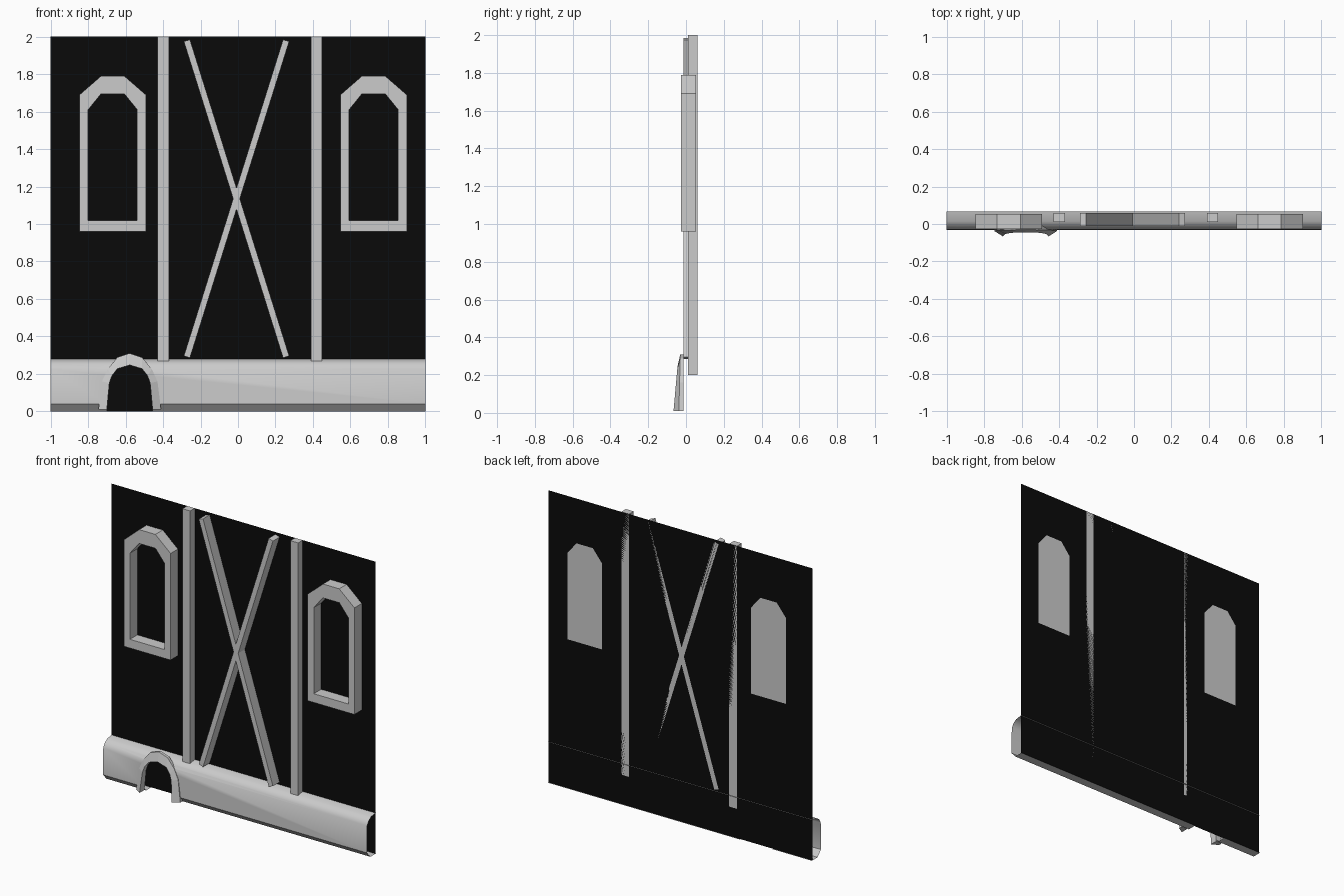
import bpy, bmesh, math

if "Cube" in bpy.data.objects:
    bpy.data.objects.remove(bpy.data.objects["Cube"])

BACK = 0.06      # y of the wall sheet
black = bpy.data.materials.new("black")
black.diffuse_color = (0.003, 0.003, 0.003, 1)
black.use_nodes = True
black.node_tree.nodes["Principled BSDF"].inputs["Base Color"].default_value = black.diffuse_color


def make(name, verts, faces, mat=None):
    me = bpy.data.meshes.new(name)
    me.from_pydata(verts, [], faces)
    bm = bmesh.new()
    bm.from_mesh(me)
    bmesh.ops.recalc_face_normals(bm, faces=bm.faces)
    bm.to_mesh(me)
    bm.free()
    ob = bpy.data.objects.new(name, me)
    bpy.context.collection.objects.link(ob)
    if mat:
        me.materials.append(mat)
    return ob


def box(name, x, y0, y1, z0, z1, w, tilt=0):
    bpy.ops.mesh.primitive_cube_add(size=1, location=(x, (y0 + y1) / 2, (z0 + z1) / 2),
                                    rotation=(0, tilt, 0))
    ob = bpy.context.object
    ob.name = name
    ob.scale = (w, y1 - y0, z1 - z0)
    return ob


def band(name, rails, closed):
    """Solid strip swept between four rails of equal length."""
    n = len(rails[0])
    faces = []
    for r in range(4):
        s = (r + 1) % 4
        for i in range(n if closed else n - 1):
            j = (i + 1) % n
            faces.append((r * n + i, r * n + j, s * n + j, s * n + i))
    if not closed:
        faces += [tuple(r * n for r in range(4)), tuple(r * n + n - 1 for r in range(4))]
    return make(name, [p for rail in rails for p in rail], faces)


def prism(name, loop_a, loop_b):
    n = len(loop_a)
    faces = [tuple(range(n)), tuple(range(n, 2 * n))]
    faces += [(i, (i + 1) % n, n + (i + 1) % n, n + i) for i in range(n)]
    return make(name, loop_a + loop_b, faces)


# Wall sheet
make("wall_panel", [(-1, BACK, 0), (1, BACK, 0), (1, BACK, 2), (-1, BACK, 2)],
     [(0, 1, 2, 3)], black)

# Window frames with chamfered tops, and panes showing at the back
def window_loop(cx, half, z0, z1, z2, y):
    return [(cx + x, y, z) for x, z in ((-half, z0), (half, z0), (half, z1),
                                        (0.062, z2), (-0.062, z2), (-half, z1))]

for side, cx in (("left", -0.669), ("right", 0.724)):
    outer, inner = (0.177, 0.96, 1.69, 1.79), (0.131, 1.02, 1.61, 1.695)
    band("window_frame_" + side,
         [window_loop(cx, *s, y) for s, y in ((outer, -0.027), (inner, -0.027),
                                              (inner, 0.053), (outer, 0.053))], True)
    make("window_pane_" + side, window_loop(cx, *inner, BACK + 0.003), [tuple(range(6))])

# Upright posts
for side, cx in (("left", -0.399), ("right", 0.419)):
    box("post_" + side, cx, 0.01, BACK, 0.2, 2.0, 0.059)

# Crossed braces
tilt, half_len = math.atan2(0.53, 1.69), 0.885
for side, s in (("a", 1), ("b", -1)):
    box("cross_brace_" + side, -0.008, -0.012, BACK, 1.135 - half_len, 1.135 + half_len,
        0.034, s * tilt)

# Arch: half outlines (offset from centre, height) mirrored
AX = -0.578
def full(half):
    return [(-x, z) for x, z in half] + [(x, z) for x, z in reversed(half[:-1])]

outer = full([(0.167, 0.01), (0.148, 0.16), (0.118, 0.225), (0.066, 0.288), (0, 0.31)])
inner = full([(0.122, 0.01), (0.109, 0.15), (0.095, 0.19), (0.066, 0.227), (0, 0.247)])
band("arch_trim", [
    [(AX + x, -0.012, z) for x, z in outer],
    [(AX + x, -0.038 + 0.025 * z, z) for x, z in outer],
    [(AX + x, -0.067 + 0.09 * z, z) for x, z in inner],
    [(AX + x, -0.012, z) for x, z in inner]], False)

# Skirting sheet: extruded profile with the arch opening cut through
profile = [(0.067, 0.28), (0.015, 0.272), (-0.012, 0.255), (-0.03, 0.225),
           (-0.031, 0.04), (0.005, 0), (0.067, 0)]
skirt = prism("skirting", [(-1, y, z) for y, z in profile], [(1, y, z) for y, z in profile])
hole = [(AX - 0.124, -0.1)] + [(AX + x, z) for x, z in inner] + [(AX + 0.124, -0.1)]
cutter = prism("arch_cutter", [(x, -0.3, z) for x, z in hole], [(x, 0.3, z) for x, z in hole])
mod = skirt.modifiers.new("opening", "BOOLEAN")
mod.operation, mod.solver, mod.object = "DIFFERENCE", "EXACT", cutter
bpy.context.view_layer.objects.active = skirt
bpy.ops.object.modifier_apply(modifier="opening")
bpy.data.objects.remove(cutter)

# Keep only the outer skin: open ends, open back, open arch
bm = bmesh.new()
bm.from_mesh(skirt.data)
bm.normal_update()
drop = [f for f in bm.faces if abs(f.normal.x) > 0.1 or f.normal.y > 0.5
        or (f.normal.z < -0.9 and f.calc_center_median().z > 0.1)]
bmesh.ops.delete(bm, geom=drop, context="FACES")
bm.to_mesh(skirt.data)
bm.free()
bpy.ops.object.select_all(action="DESELECT")
skirt.select_set(True)
bpy.ops.object.shade_smooth_by_angle(angle=math.radians(35))
